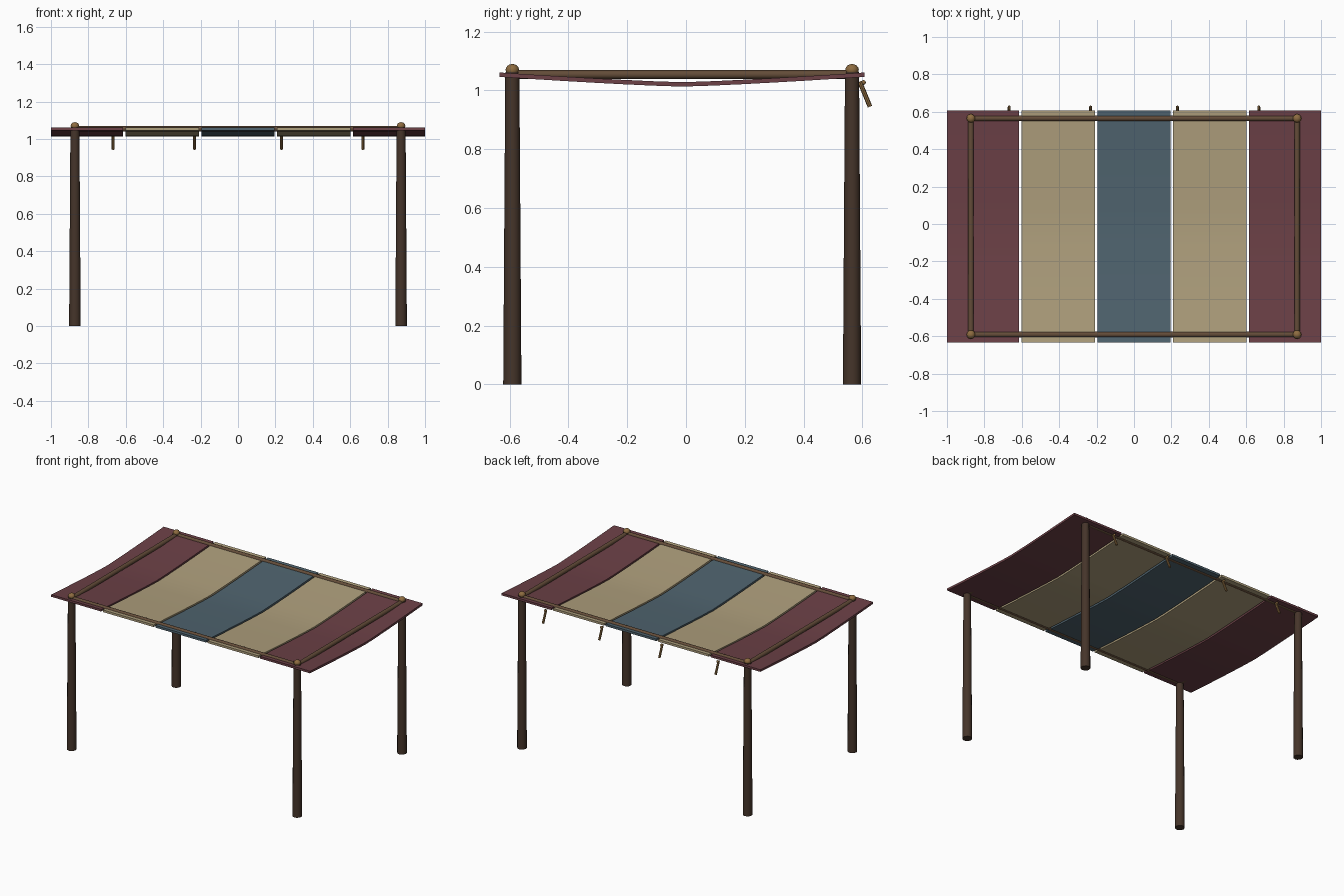
import bpy, math
from mathutils import Vector

if "Cube" in bpy.data.objects:
    bpy.data.objects.remove(bpy.data.objects["Cube"])

def mat(name, rgb):
    m = bpy.data.materials.new(name)
    m.diffuse_color = (*rgb, 1)
    m.use_nodes = True
    m.node_tree.nodes["Principled BSDF"].inputs["Base Color"].default_value = m.diffuse_color
    return m

DARK = mat("dark wood", (0.060, 0.035, 0.023))
WOOD = mat("rail wood", (0.125, 0.072, 0.040))
BRASS = mat("toggle tan", (0.270, 0.150, 0.052))
PLUM = mat("plum cloth", (0.150, 0.052, 0.062))
SAND = mat("sand cloth", (0.430, 0.350, 0.205))
BLUE = mat("slate blue cloth", (0.080, 0.128, 0.160))

YC, HX, HY = -0.013, 0.872, 0.578      # frame centre and half sizes
RAIL_Z = 1.054

def finish(ob, name, m):
    ob.name = name
    ob.data.materials.append(m)
    bpy.ops.object.shade_smooth_by_angle(angle=math.radians(40))
    return ob

def rod(name, a, b, r1, r2, m, sides=12):
    a, b = Vector(a), Vector(b)
    d = b - a
    bpy.ops.mesh.primitive_cone_add(vertices=sides, radius1=r1, radius2=r2,
                                    depth=d.length, location=(a + b) / 2)
    ob = bpy.context.object
    ob.rotation_euler = d.to_track_quat('Z', 'Y').to_euler()
    return finish(ob, name, m)

def ball(name, loc, r, m, squash=1.0):
    bpy.ops.mesh.primitive_uv_sphere_add(segments=12, ring_count=8, radius=r, location=loc)
    ob = bpy.context.object
    ob.scale.z = squash
    return finish(ob, name, m)

# corner posts with round caps
for sx in (-1, 1):
    for sy in (-1, 1):
        x, y = sx * HX, YC + sy * HY
        rod("post", (x, y, 0), (x, y, 1.062), 0.031, 0.024, DARK)
        ball("post_cap", (x, y, 1.07), 0.023, BRASS, 0.87)

# top rails
for s in (-1, 1):
    y = YC + s * HY
    rod("long_rail", (-HX, y, RAIL_Z), (HX, y, RAIL_Z), 0.015, 0.015, WOOD)
    rod("side_rail", (s * HX, YC - HY, RAIL_Z), (s * HX, YC + HY, RAIL_Z), 0.015, 0.015, WOOD)

# sagging cloth panels
def panel(xc, width, m, n=12, half=0.621, thick=0.015):
    verts, faces = [], []
    for i in range(n + 1):
        t = -1 + 2 * i / n
        z = 1.0205 + 0.033 * abs(t) ** 1.25
        for x, dz in ((-1, -1), (1, -1), (1, 1), (-1, 1)):
            verts.append((xc + x * width / 2, YC + t * half, z + dz * thick / 2))
    for i in range(n):
        for k in range(4):
            a, b = i * 4 + k, i * 4 + (k + 1) % 4
            faces.append((a, b, b + 4, a + 4)[::-1])
    faces += [(0, 1, 2, 3), tuple(n * 4 + k for k in (3, 2, 1, 0))]
    me = bpy.data.meshes.new("cloth_panel")
    me.from_pydata(verts, [], faces)
    ob = bpy.data.objects.new("cloth_panel", me)
    bpy.context.collection.objects.link(ob)
    bpy.ops.object.select_all(action='DESELECT')
    bpy.context.view_layer.objects.active = ob
    ob.select_set(True)
    finish(ob, "cloth_panel", m)

for xc, w, m in ((-0.807, 0.386, PLUM), (-0.405, 0.392, SAND), (0, 0.39, BLUE),
                 (0.405, 0.392, SAND), (0.807, 0.386, PLUM)):
    panel(xc, w, m)

# hanging toggles along the back edge
for x in (-0.667, -0.232, 0.232, 0.667):
    rod("toggle", (x, 0.591, 1.03), (x, 0.626, 0.945), 0.008, 0.008, BRASS, 8)
    ball("toggle_knot", (x, 0.604, 1.027), 0.008, BRASS)
